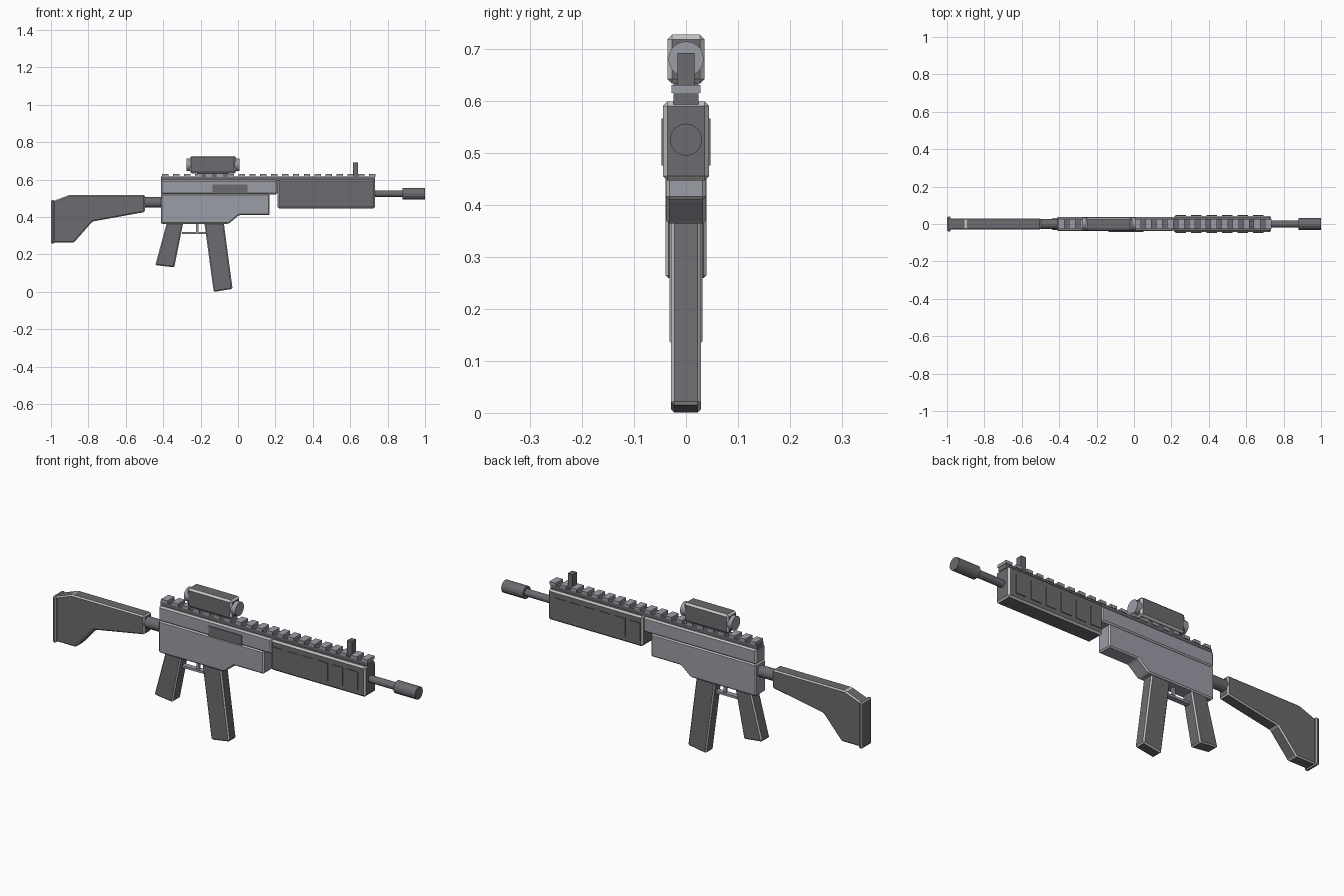
import bpy
import bmesh
from math import pi
from mathutils import Matrix, Vector

cube = bpy.data.objects.get("Cube")
if cube:
    bpy.data.objects.remove(cube, do_unlink=True)


def material(name, rgb):
    m = bpy.data.materials.new(name)
    m.use_nodes = True
    m.diffuse_color = (*rgb, 1)
    m.node_tree.nodes["Principled BSDF"].inputs["Base Color"].default_value = (*rgb, 1)
    return m


STEEL = material("blue grey metal", (0.33, 0.34, 0.39))
DARK = material("dark grey", (0.15, 0.148, 0.163))
WORN = material("worn light edges", (0.55, 0.55, 0.54))


def finish(name, bm, mat, bevel=0.0):
    bmesh.ops.recalc_face_normals(bm, faces=bm.faces)
    mesh = bpy.data.meshes.new(name)
    bm.to_mesh(mesh)
    bm.free()
    mesh.materials.append(mat)
    ob = bpy.data.objects.new(name, mesh)
    bpy.context.collection.objects.link(ob)
    if bevel:
        # Chamfers take the worn edge colour
        mesh.materials.append(WORN)
        mod = ob.modifiers.new("Bevel", "BEVEL")
        mod.width = bevel
        mod.segments = 1
        mod.limit_method = "ANGLE"
        mod.angle_limit = 0.25
        mod.material = 1
    return ob


def slab(name, outline, half, mat, bevel=0.006):
    """Side outline in x and z, extruded across y."""
    bm = bmesh.new()
    face = bm.faces.new([bm.verts.new((x, -half, z)) for x, z in outline])
    new = bmesh.ops.extrude_face_region(bm, geom=[face])["geom"]
    verts = [g for g in new if isinstance(g, bmesh.types.BMVert)]
    bmesh.ops.translate(bm, verts=verts, vec=(0, 2 * half, 0))
    return finish(name, bm, mat, bevel)


def boxes(name, spans, mat, bevel=0.0):
    """One object from boxes given as (x0, x1, y0, y1, z0, z1)."""
    bm = bmesh.new()
    for x0, x1, y0, y1, z0, z1 in spans:
        centre = Vector((x0 + x1, y0 + y1, z0 + z1)) / 2
        size = Matrix.Diagonal((x1 - x0, y1 - y0, z1 - z0, 1))
        bmesh.ops.create_cube(bm, size=1, matrix=Matrix.Translation(centre) @ size)
    return finish(name, bm, mat, bevel)


def tube(name, x0, x1, z, radius, mat, sides=16):
    bm = bmesh.new()
    place = Matrix.Translation(((x0 + x1) / 2, 0, z)) @ Matrix.Rotation(pi / 2, 4, "Y")
    bmesh.ops.create_cone(bm, cap_ends=True, segments=sides, radius1=radius,
                          radius2=radius, depth=x1 - x0, matrix=place)
    return finish(name, bm, mat)


# Shoulder stock
slab("stock", [(-0.99, 0.263), (-0.878, 0.263), (-0.778, 0.376), (-0.498, 0.427),
               (-0.498, 0.519), (-0.9, 0.519), (-0.99, 0.485)], 0.03, DARK)
boxes("butt_pad", [(-1, -0.98, -0.039, 0.039, 0.259, 0.49)], DARK, 0.005)
tube("stock_tube", -0.51, -0.4, 0.479, 0.028, DARK)

# Receiver
slab("lower_receiver", [(-0.413, 0.364), (-0.05, 0.364), (0.005, 0.41), (0.168, 0.41),
                        (0.168, 0.524), (-0.413, 0.524)], 0.038, STEEL)
boxes("upper_receiver", [(-0.413, 0.211, -0.038, 0.038, 0.522, 0.597)], STEEL, 0.007)
boxes("ejection_cover", [(-0.135, 0.05, -0.042, -0.03, 0.524, 0.573)], DARK)

# Fore end with raised side panels
boxes("handguard", [(0.211, 0.733, -0.044, 0.044, 0.447, 0.598)], DARK, 0.008)
boxes("handguard_panels",
      [(x - 0.028, x + 0.028, s * 0.044 - 0.0035, s * 0.044 + 0.0035, 0.475, 0.566)
       for x in (0.25 + 0.083 * i for i in range(6)) for s in (-1, 1)], DARK)

# Barrel
tube("barrel", 0.72, 0.89, 0.525, 0.018, DARK)
tube("muzzle", 0.88, 1.0, 0.525, 0.031, DARK)

# Top rail
boxes("rail_base", [(-0.413, 0.733, -0.024, 0.024, 0.593, 0.617)], DARK)
boxes("rail_teeth", [(x - 0.017, x + 0.017, -0.028, 0.028, 0.615, 0.63)
                     for x in (-0.388 + 0.0582 * i for i in range(20))], STEEL)
boxes("front_sight", [(0.615, 0.641, -0.016, 0.016, 0.615, 0.692)], DARK)

# Sighting tube in its housing
boxes("scope_mount", [(-0.22, -0.05, -0.024, 0.024, 0.615, 0.645)], DARK)
boxes("scope_body", [(-0.257, -0.012, -0.036, 0.036, 0.633, 0.727)], DARK, 0.009)
tube("scope_lenses", -0.276, 0.009, 0.68, 0.034, STEEL, 20)

# Grip, magazine and trigger
slab("rear_grip", [(-0.442, 0.143), (-0.341, 0.131), (-0.293, 0.37), (-0.381, 0.37)],
     0.032, DARK)
slab("magazine", [(-0.13, 0), (-0.029, 0.016), (-0.076, 0.37), (-0.18, 0.37)],
     0.0285, DARK)
boxes("trigger_guard", [(-0.3, -0.165, -0.013, 0.013, 0.31, 0.321)], STEEL)
boxes("trigger", [(-0.225, -0.212, -0.007, 0.007, 0.318, 0.37)], STEEL)
